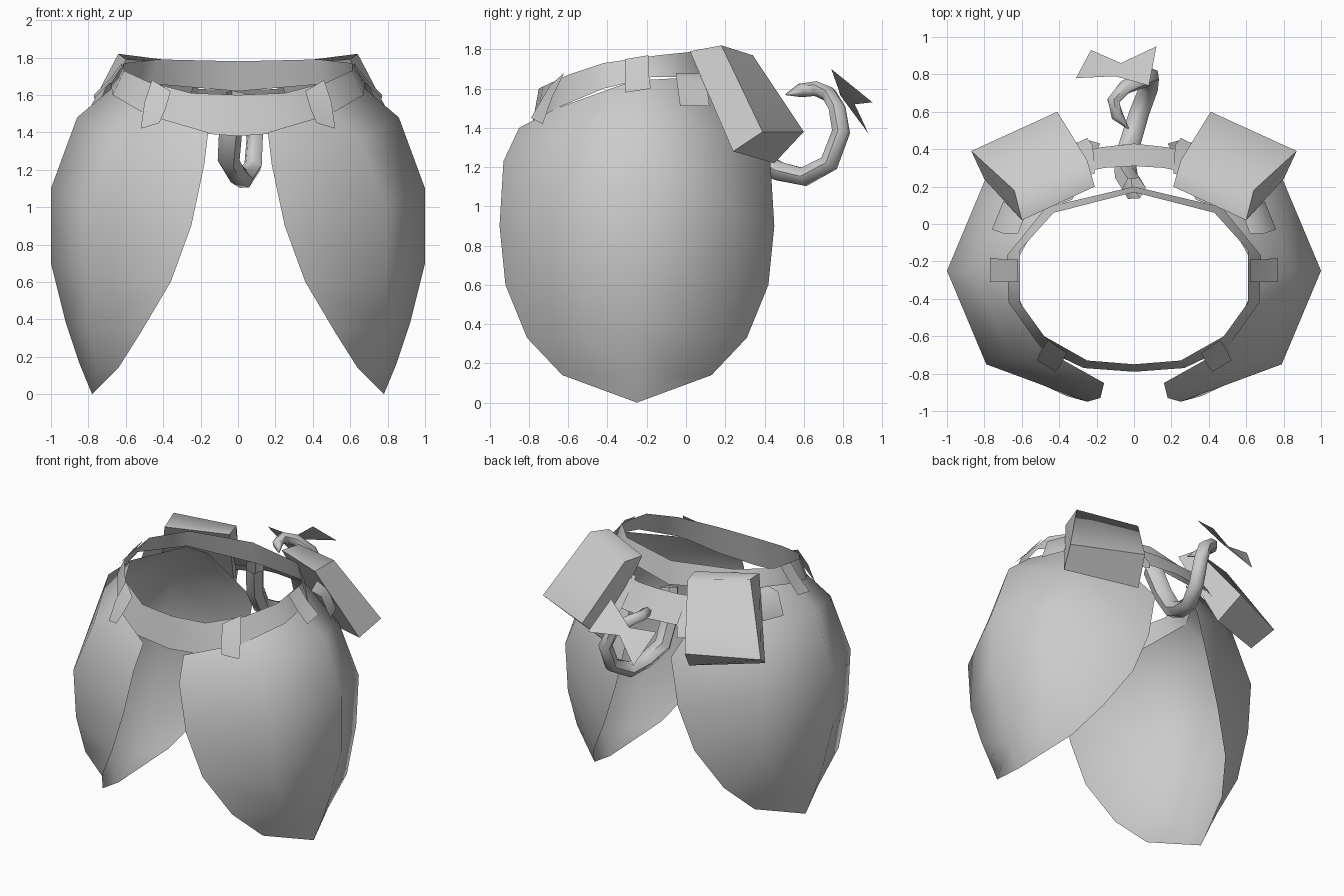
import bpy, math
from mathutils import Vector

cube = bpy.data.objects.get("Cube")
if cube:
    bpy.data.objects.remove(cube, do_unlink=True)

grey = bpy.data.materials.new("plain grey")
grey.use_nodes = True
grey.diffuse_color = (0.6, 0.6, 0.6, 1)
grey.node_tree.nodes["Principled BSDF"].inputs["Base Color"].default_value = (0.6, 0.6, 0.6, 1)


def make(name, verts, faces, angle=60):
    mesh = bpy.data.meshes.new(name)
    mesh.from_pydata([tuple(v) for v in verts], [], faces)
    mesh.materials.append(grey)
    obj = bpy.data.objects.new(name, mesh)
    bpy.context.collection.objects.link(obj)
    bpy.ops.object.select_all(action='DESELECT')
    obj.select_set(True)
    bpy.context.view_layer.objects.active = obj
    bpy.ops.object.mode_set(mode='EDIT')
    bpy.ops.mesh.select_all(action='SELECT')
    bpy.ops.mesh.remove_doubles(threshold=0.0005)
    bpy.ops.mesh.normals_make_consistent(inside=False)
    bpy.ops.object.mode_set(mode='OBJECT')
    bpy.ops.object.shade_smooth_by_angle(angle=math.radians(angle))
    return obj


def loft(name, rows, closed=False, angle=60):
    """Skin a grid of points given as rows of equal length."""
    n = len(rows[0])
    verts = [p for row in rows for p in row]
    faces = []
    for r in range(len(rows) - 1):
        for c in range(n if closed else n - 1):
            d = (c + 1) % n
            faces.append((r * n + c, r * n + d, (r + 1) * n + d, (r + 1) * n + c))
    return make(name, verts, faces, angle)


def flip(points):
    return [(-x, y, z) for x, y, z in points]


def both_sides(name, rows, angle=60):
    loft("left_" + name, rows, angle=angle)
    loft("right_" + name, [flip(r) for r in rows], angle=angle)


# Hip flaps: front edge, front corner and side of each row; the back mirrors the front
half_rows = [
    [(.18, -.93, 1.23), (.65, -.72, 1.36), (.86, -.25, 1.48)],
    [(.25, -.95, .9), (.79, -.75, 1.0), (1, -.25, 1.1)],
    [(.36, -.92, .6), (.79, -.72, .65), (1, -.25, .7)],
    [(.52, -.81, .33), (.8, -.6, .35), (.92, -.25, .38)],
    [(.64, -.63, .14), (.75, -.45, .14), (.85, -.25, .17)],
    [(.78, -.25, 0)] * 3,
]
flap = [[(.16, -.85, 1.4), (.5, -.66, 1.5), (.67, -.27, 1.64), (.47, .08, 1.66), (.33, .13, 1.63)]]
for row in half_rows:
    flap.append(row + [(x, -.5 - y, z) for x, y, z in reversed(row[:2])])
both_sides("hip_flap", flap)

# Waist belt, a tilted ring
top = [(0, -.75, 1.6), (.25, -.73, 1.61), (.48, -.6, 1.67), (.61, -.42, 1.73),
       (.61, -.14, 1.77), (.43, .06, 1.79), (0, .17, 1.78)]
low = [(0, -.79, 1.38), (.27, -.77, 1.4), (.5, -.66, 1.5), (.67, -.42, 1.6),
       (.68, -.17, 1.66), (.47, .09, 1.66), (0, .2, 1.62)]
loft("waist_belt", [h + flip(h[1:-1])[::-1] for h in (top, low)], closed=True)

# Rear strap between the pouches
loft("rear_strap", [
    [(-.36, .26, 1.64), (-.16, .3, 1.63), (0, .31, 1.63), (.16, .3, 1.63), (.36, .26, 1.64)],
    [(-.4, .36, 1.46), (-.18, .41, 1.46), (0, .43, 1.46), (.18, .41, 1.46), (.4, .36, 1.46)]])

# Belt loops: folded strips over the belt
both_sides("front_belt_loop", [[(.36, -.69, 1.62), (.46, -.62, 1.68)],
                               [(.39, -.75, 1.52), (.5, -.68, 1.56)],
                               [(.42, -.79, 1.45), (.52, -.73, 1.42)]])
both_sides("side_belt_loop", [[(.62, -.31, 1.75), (.62, -.19, 1.77)],
                              [(.69, -.31, 1.66), (.69, -.19, 1.68)],
                              [(.77, -.31, 1.58), (.77, -.18, 1.6)]])
both_sides("rear_belt_loop", [[(.62, -.05, 1.68), (.56, .1, 1.68)],
                              [(.7, -.05, 1.66), (.64, .1, 1.66)],
                              [(.76, -.03, 1.51), (.7, .12, 1.51)]])
both_sides("strap_loop", [[(.21, .27, 1.65), (.31, .24, 1.65)],
                          [(.22, .42, 1.47), (.33, .38, 1.47)],
                          [(.25, .46, 1.4), (.35, .41, 1.4)]])

# Pouches: leaning tapered boxes
pouch = [(.6, .02, 1.79), (.64, .18, 1.82), (.25, .34, 1.77), (.21, .2, 1.77),
         (.8, .24, 1.28), (.87, .39, 1.38), (.41, .6, 1.38), (.34, .45, 1.22)]
box = [(0, 1, 2, 3), (7, 6, 5, 4)] + [(i, (i + 1) % 4, (i + 1) % 4 + 4, i + 4) for i in range(4)]
make("left_pouch", pouch, box, 80)
make("right_pouch", flip(pouch), box, 80)

# Curled tail: six-sided tube swept along a path, tapering to a tip
path = [Vector(p) for p in [
    (0, .19, 1.6), (-.04, .25, 1.4), (-.05, .34, 1.25), (-.01, .47, 1.18), (.03, .6, 1.15),
    (.08, .73, 1.22), (.09, .79, 1.38), (.04, .77, 1.5), (-.05, .73, 1.57),
    (-.11, .66, 1.6), (-.09, .58, 1.59), (-.03, .51, 1.57)]]
rings = []
side = Vector((1, 0, 0))
for i, p in enumerate(path):
    t = (path[min(i + 1, len(path) - 1)] - path[max(i - 1, 0)]).normalized()
    side = (side - t * side.dot(t)).normalized()
    up = t.cross(side)
    r = .065 - .003 * i
    if i == len(path) - 1:
        r = .004
    rings.append([p + (side * math.cos(a) + up * math.sin(a)) * r
                  for a in (k * math.tau / 6 for k in range(6))])
loft("curled_tail", rings, closed=True)

# Flat bow on the tail
make("tail_bow",
     [(.08, .74, 1.7), (.12, .95, 1.53), (-.07, .86, 1.52), (-.23, .93, 1.37),
      (-.31, .78, 1.58), (-.1, .79, 1.56)],
     [(0, 1, 2, 5), (5, 2, 3, 4)], 30)
